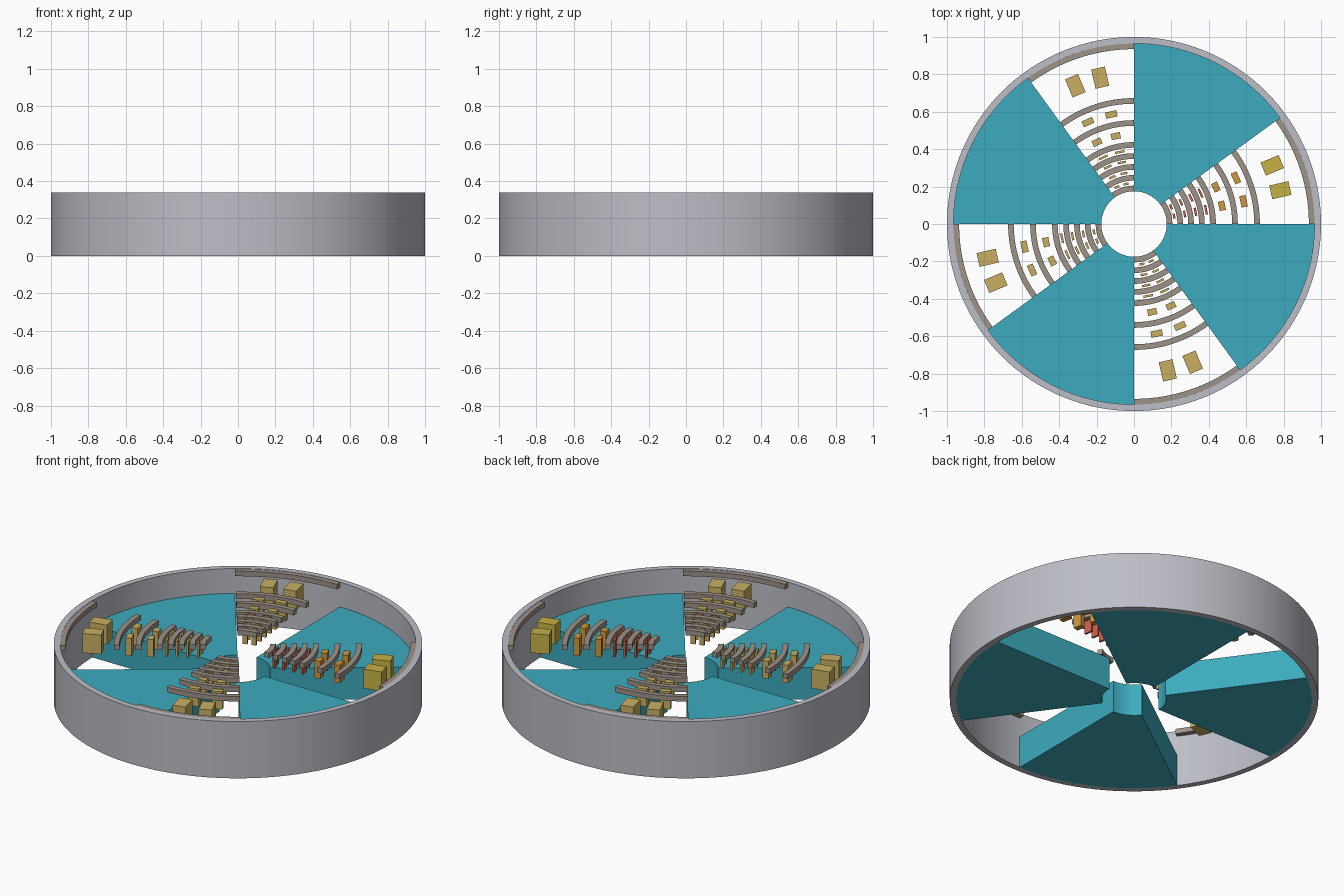
import bpy, bmesh
from math import radians, cos, sin, tau
from mathutils import Matrix

cube = bpy.data.objects.get("Cube")
if cube:
    bpy.data.objects.remove(cube, do_unlink=True)


def material(name, rgb):
    m = bpy.data.materials.new(name)
    m.use_nodes = True
    m.diffuse_color = (*rgb, 1)
    m.node_tree.nodes["Principled BSDF"].inputs["Base Color"].default_value = (*rgb, 1)
    return m


GREY = material("light_grey", (0.51, 0.52, 0.57))
TEAL = material("teal", (0.047, 0.41, 0.52))
BROWN = material("grey_brown", (0.34, 0.29, 0.25))
TAN = material("tan", (0.58, 0.43, 0.12))
YELLOW = material("yellow", (0.56, 0.44, 0.06))
ORANGE = material("orange", (0.62, 0.31, 0.05))
RED = material("red", (0.60, 0.12, 0.07))

HEIGHT = 0.34
RIM = 0.965
HUB = 0.175


def finish(name, bm, mat, smooth=False):
    bmesh.ops.recalc_face_normals(bm, faces=bm.faces)
    mesh = bpy.data.meshes.new(name)
    bm.to_mesh(mesh)
    bm.free()
    mesh.materials.append(mat)
    obj = bpy.data.objects.new(name, mesh)
    bpy.context.collection.objects.link(obj)
    if smooth:
        bpy.ops.object.select_all(action='DESELECT')
        obj.select_set(True)
        bpy.context.view_layer.objects.active = obj
        bpy.ops.object.shade_smooth_by_angle(angle=radians(30))
    return obj


def sector(name, mat, r0, r1, z0, z1, start, span, steps):
    """Rectangular section swept round the z axis, closed if it is a full turn."""
    bm = bmesh.new()
    full = span >= 360
    section = ((r0, z0), (r1, z0), (r1, z1), (r0, z1))
    loops = []
    for i in range(steps if full else steps + 1):
        a = radians(start + span * i / steps)
        loops.append([bm.verts.new((r * cos(a), r * sin(a), z)) for r, z in section])
    pairs = list(zip(loops, loops[1:]))
    if full:
        pairs.append((loops[-1], loops[0]))
    else:
        bm.faces.new(loops[0])
        bm.faces.new(loops[-1])
    for p, q in pairs:
        for k in range(4):
            n = (k + 1) % 4
            bm.faces.new((p[k], p[n], q[n], q[k]))
    return finish(name, bm, mat, smooth=True)


def block(name, mat, radius, angle, radial, tangential, z0, z1):
    """Box turned to face the centre."""
    bm = bmesh.new()
    place = (Matrix.Rotation(radians(angle), 4, 'Z')
             @ Matrix.Translation((radius, 0, (z0 + z1) / 2))
             @ Matrix.Diagonal((radial, tangential, z1 - z0, 1)))
    bmesh.ops.create_cube(bm, size=1, matrix=place)
    return finish(name, bm, mat)


# Outer hoop
sector("outer_hoop", GREY, RIM, 1.0, 0, HEIGHT, 0, 360, 128)

# Curved bars: inner radius of each, all the same width
BARS = (0.175, 0.232, 0.29, 0.348, 0.408, 0.525, 0.643, 0.935)
# Block rows: radius, half angle between the pair, radial size, tangential size, base
ROWS = [(r, 6.8, 0.012, 0.13 * r, 0.24) for r in (0.218, 0.276, 0.335, 0.392)]
ROWS += [(0.48, 6.3, 0.034, 0.05, 0.23), (0.598, 6.3, 0.034, 0.062, 0.23),
         (0.803, 5, 0.105, 0.075, 0.22)]
ACCENT = [RED] * 4 + [ORANGE] * 2 + [YELLOW]

for q in range(4):
    base = 90 * q
    # Solid wedge panel beside each open bay
    sector(f"wedge_panel_{q + 1}", TEAL, HUB, RIM, 0, 0.192, base + 36, 54, 20)
    for i, r in enumerate(BARS):
        sector(f"bay_{q + 1}_curved_bar_{i + 1}", BROWN, r, r + 0.03,
               0.308, HEIGHT - 0.002, base, 36, 14)
    # Paired blocks between the bars; the first bay is coloured by row
    for i, (r, half, radial, tangential, z0) in enumerate(ROWS):
        mat = ACCENT[i] if q == 0 else TAN
        for side in (-1, 1):
            label = "right" if side < 0 else "left"
            block(f"bay_{q + 1}_block_{i + 1}_{label}", mat, r,
                  base + 18 + side * half, radial, tangential, z0, HEIGHT - 0.004)
